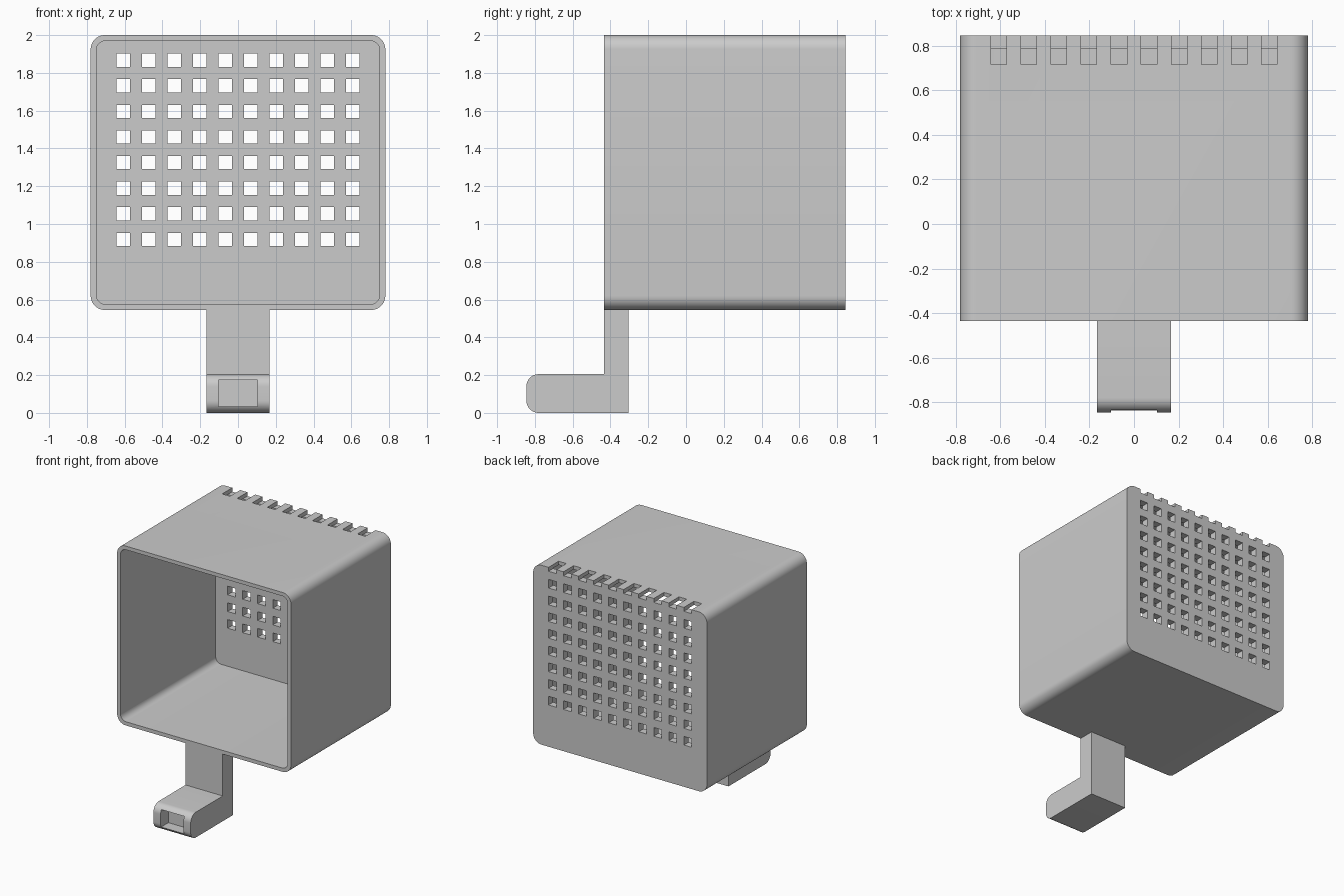
import bpy, bmesh
from math import sin, cos, pi, radians

if "Cube" in bpy.data.objects:
    bpy.data.objects.remove(bpy.data.objects["Cube"])


def arc(cx, cy, r, start, n=10):
    """Quarter-circle points, counter-clockwise from the start angle."""
    return [(cx + r * cos(radians(start) + pi / 2 * i / n),
             cy + r * sin(radians(start) + pi / 2 * i / n)) for i in range(n + 1)]


def rounded_rect(x0, x1, z0, z1, r):
    return (arc(x1 - r, z1 - r, r, 0) + arc(x0 + r, z1 - r, r, 90)
            + arc(x0 + r, z0 + r, r, 180) + arc(x1 - r, z0 + r, r, 270))


def make_object(name, bm):
    bmesh.ops.recalc_face_normals(bm, faces=bm.faces)
    mesh = bpy.data.meshes.new(name)
    bm.to_mesh(mesh)
    bm.free()
    ob = bpy.data.objects.new(name, mesh)
    bpy.context.collection.objects.link(ob)
    return ob


def extrude_profile(name, points, offset):
    """Fill a closed 3D outline and extrude it by the offset vector."""
    bm = bmesh.new()
    face = bm.faces.new([bm.verts.new(p) for p in points])
    geom = bmesh.ops.extrude_face_region(bm, geom=[face], use_keep_orig=True)["geom"]
    bmesh.ops.translate(bm, vec=offset, verts=[g for g in geom if isinstance(g, bmesh.types.BMVert)])
    return make_object(name, bm)


def boxes(name, bounds):
    """One object made of axis-aligned boxes (x0, x1, y0, y1, z0, z1)."""
    bm = bmesh.new()
    for x0, x1, y0, y1, z0, z1 in bounds:
        vs = bmesh.ops.create_cube(bm, size=1)["verts"]
        bmesh.ops.scale(bm, vec=(x1 - x0, y1 - y0, z1 - z0), verts=vs)
        bmesh.ops.translate(bm, vec=((x0 + x1) / 2, (y0 + y1) / 2, (z0 + z1) / 2), verts=vs)
    return make_object(name, bm)


def cut(target, *cutters):
    bpy.context.view_layer.objects.active = target
    for c in cutters:
        c.hide_render = True
        mod = target.modifiers.new("cut", "BOOLEAN")
        mod.operation, mod.solver, mod.object = "DIFFERENCE", "EXACT", c
        bpy.ops.object.modifier_apply(modifier=mod.name)
        bpy.data.objects.remove(c)


def smooth(ob):
    bpy.ops.object.select_all(action="DESELECT")
    ob.select_set(True)
    bpy.context.view_layer.objects.active = ob
    bpy.ops.object.shade_smooth_by_angle(angle=radians(30))


# Hollow housing, open at the front
FRONT, BACK, INNER_BACK = -0.435, 0.845, 0.785
outer = rounded_rect(-0.78, 0.78, 0.545, 2.0, 0.075)
inner = rounded_rect(-0.75, 0.75, 0.575, 1.97, 0.05)
housing = extrude_profile("housing", [(x, FRONT, z) for x, z in outer], (0, BACK - FRONT, 0))
cavity = extrude_profile("cavity_cutter", [(x, FRONT - 0.1, z) for x, z in inner],
                         (0, INNER_BACK - FRONT + 0.1, 0))

# Grid of vent holes in the back and a row of slots along the top edge
H = 0.035
cols = [-0.6075 + 0.135 * i for i in range(10)]
rows = [0.9185 + 0.1355 * j for j in range(8)]
holes = boxes("hole_cutter", [(x - H, x + H, 0.7, 0.95, z - H, z + H) for x in cols for z in rows])
slots = boxes("slot_cutter", [(x - H, x + H, 0.715, 0.95, 1.968, 2.1) for x in cols])
cut(housing, cavity, holes, slots)
smooth(housing)

# L-shaped bracket with a rounded toe and a rectangular recess
R = 0.065
toe = arc(-0.845 + R, 0.205 - R, R, 90) + arc(-0.845 + R, R, R, 180)
side = toe + [(-0.305, 0), (-0.305, 0.55), (-0.434, 0.55), (-0.434, 0.205)]
bracket = extrude_profile("bracket", [(-0.167, y, z) for y, z in side], (0.334, 0, 0))
recess = boxes("recess_cutter", [(-0.103, 0.103, -0.9, -0.745, 0.035, 0.175)])
cut(bracket, recess)
smooth(bracket)
